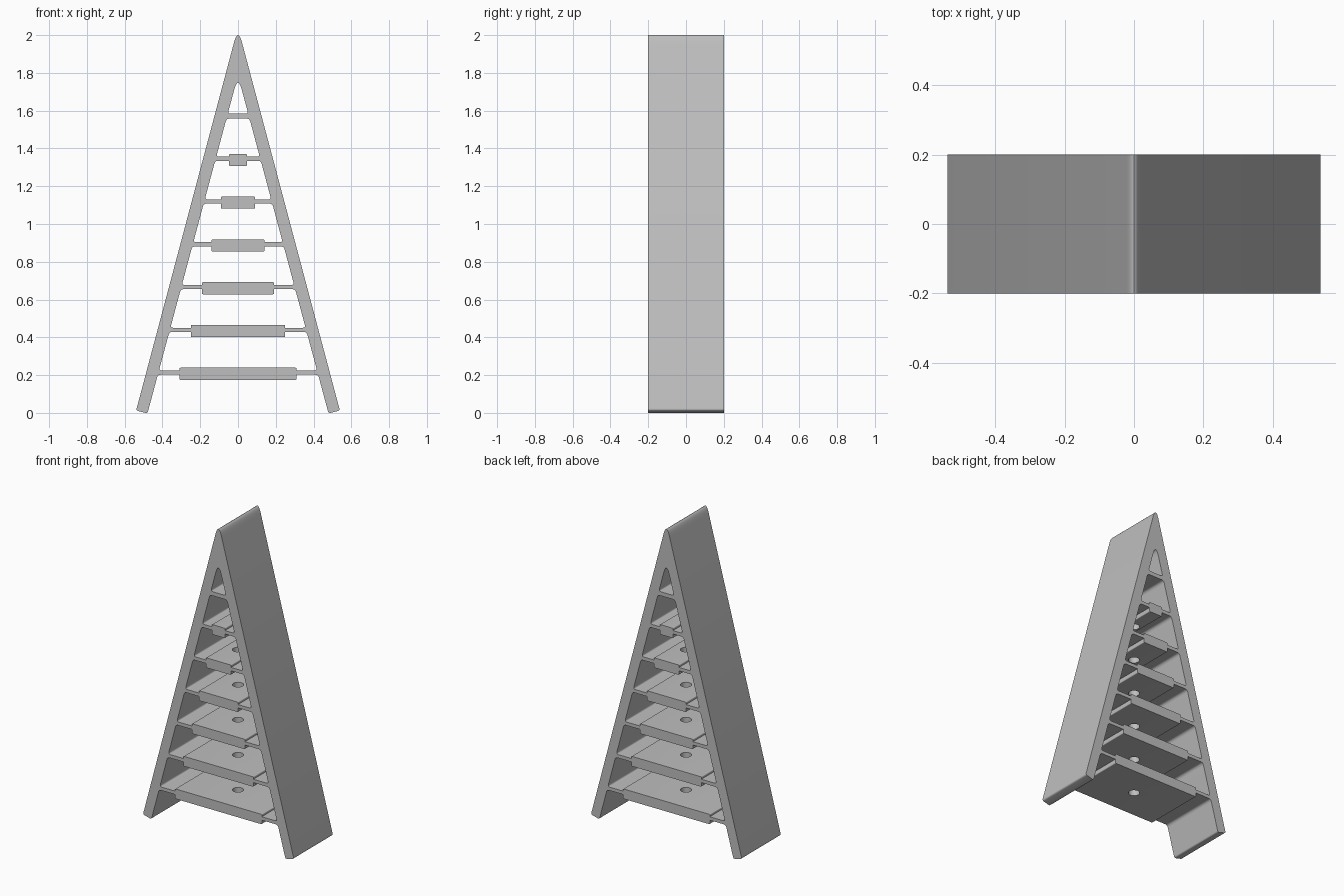
import bpy, bmesh

# Remove the default cube
cube = bpy.data.objects.get("Cube")
if cube:
    bpy.data.objects.remove(cube, do_unlink=True)

DEPTH = 0.4
GREY = (0.52, 0.52, 0.52, 1)
grey = bpy.data.materials.new("light grey")
grey.use_nodes = True
grey.diffuse_color = GREY
grey.node_tree.nodes["Principled BSDF"].inputs["Base Color"].default_value = GREY


def inner(z):
    """Half width between the legs at height z."""
    return 0.425 - 0.268 * (z - 0.2)


def outer(z):
    """Half width over the legs at height z."""
    return 0.538 - 0.266 * (z - 0.018)


def bend(a, c, b, n=8):
    """Rounded corner from a to b, pulled towards c."""
    return [tuple((1 - t) ** 2 * p + 2 * t * (1 - t) * q + t * t * r for p, q, r in zip(a, c, b))
            for t in (i / n for i in range(n + 1))]


def corner(a, c, b, d):
    """Rounded corner at c that starts a distance d from it."""
    def toward(p):
        length = ((p[0] - c[0]) ** 2 + (p[1] - c[1]) ** 2) ** 0.5
        return tuple(q + (s - q) * d / length for s, q in zip(p, c))
    return bend(toward(a), c, toward(b), 5)


def mirrored(half):
    return half + [(-x, z) for x, z in reversed(half)]


def extrude(name, profile):
    """Extrude an x-z profile through the whole depth."""
    bm = bmesh.new()
    face = bm.faces.new([bm.verts.new((x, -DEPTH / 2, z)) for x, z in profile])
    grown = bmesh.ops.extrude_face_region(bm, geom=[face])["geom"]
    bmesh.ops.translate(bm, vec=(0, DEPTH, 0),
                        verts=[v for v in grown if isinstance(v, bmesh.types.BMVert)])
    bmesh.ops.recalc_face_normals(bm, faces=bm.faces)
    mesh = bpy.data.meshes.new(name)
    bm.to_mesh(mesh)
    bm.free()
    mesh.materials.append(grey)
    obj = bpy.data.objects.new(name, mesh)
    bpy.context.collection.objects.link(obj)
    return obj


def activate(obj):
    bpy.ops.object.select_all(action="DESELECT")
    obj.select_set(True)
    bpy.context.view_layer.objects.active = obj


# Leaning legs joined at a rounded peak
peak_in = bend((-inner(1.71), 1.71), (0, 1.786), (inner(1.71), 1.71))
peak_out = bend((outer(1.955), 1.955), (0, 2.045), (-outer(1.955), 1.955))
toe_in, toe_out = (inner(-0.003), -0.003), (outer(0.013), 0.013)
foot = (corner((inner(1), 1), toe_in, toe_out, 0.012)
        + corner(toe_in, toe_out, (outer(1), 1), 0.012))
frame = extrude("leg_frame", peak_in + foot + peak_out
                + [(-x, z) for x, z in reversed(foot)])


def shelf_profile(low, high, half_width=0, bottom=0, top=0):
    """Thin flange filleted into the legs, with an optional thick middle."""
    f = 0.016
    under = bend((inner(low) - f, low), (inner(low), low), (inner(low - f), low - f), 5)
    over = bend((inner(high + f), high + f), (inner(high), high), (inner(high) - f, high), 5)
    half = under + over
    if half_width:
        w = half_width
        half = (corner((0, bottom), (w, bottom), (w, low), 0.006) + [(w, low)] + half
                + [(w, high)] + corner((w, high), (w, top), (0, top), 0.006))
    return mirrored(half)


# Thick shelves, each with a round hole in the middle
shelves = []
for i, w in enumerate((0.31, 0.25, 0.19, 0.14, 0.09, 0.047)):
    z = 0.207 + 0.2265 * i
    shelves.append(extrude(f"shelf_{i + 1}",
                           shelf_profile(z - 0.005, z + 0.017, w, z - 0.032, z + 0.032)))

bpy.ops.mesh.primitive_cylinder_add(vertices=32, radius=0.033, depth=1.5, location=(0, 0, 0.75))
cutter = bpy.context.object
cutter.name = "hole_cutter"
cutter.hide_render = True
cutter.data.materials.append(grey)
for shelf in shelves:
    cut = shelf.modifiers.new("hole", "BOOLEAN")
    cut.operation = "DIFFERENCE"
    cut.solver = "EXACT"
    cut.object = cutter
    activate(shelf)
    bpy.ops.object.modifier_apply(modifier=cut.name)
bpy.data.objects.remove(cutter, do_unlink=True)

# Plain top shelf
top_shelf = extrude("top_shelf", shelf_profile(1.558, 1.584))

for obj in [frame, top_shelf] + shelves:
    activate(obj)
    bpy.ops.object.shade_smooth_by_angle()
